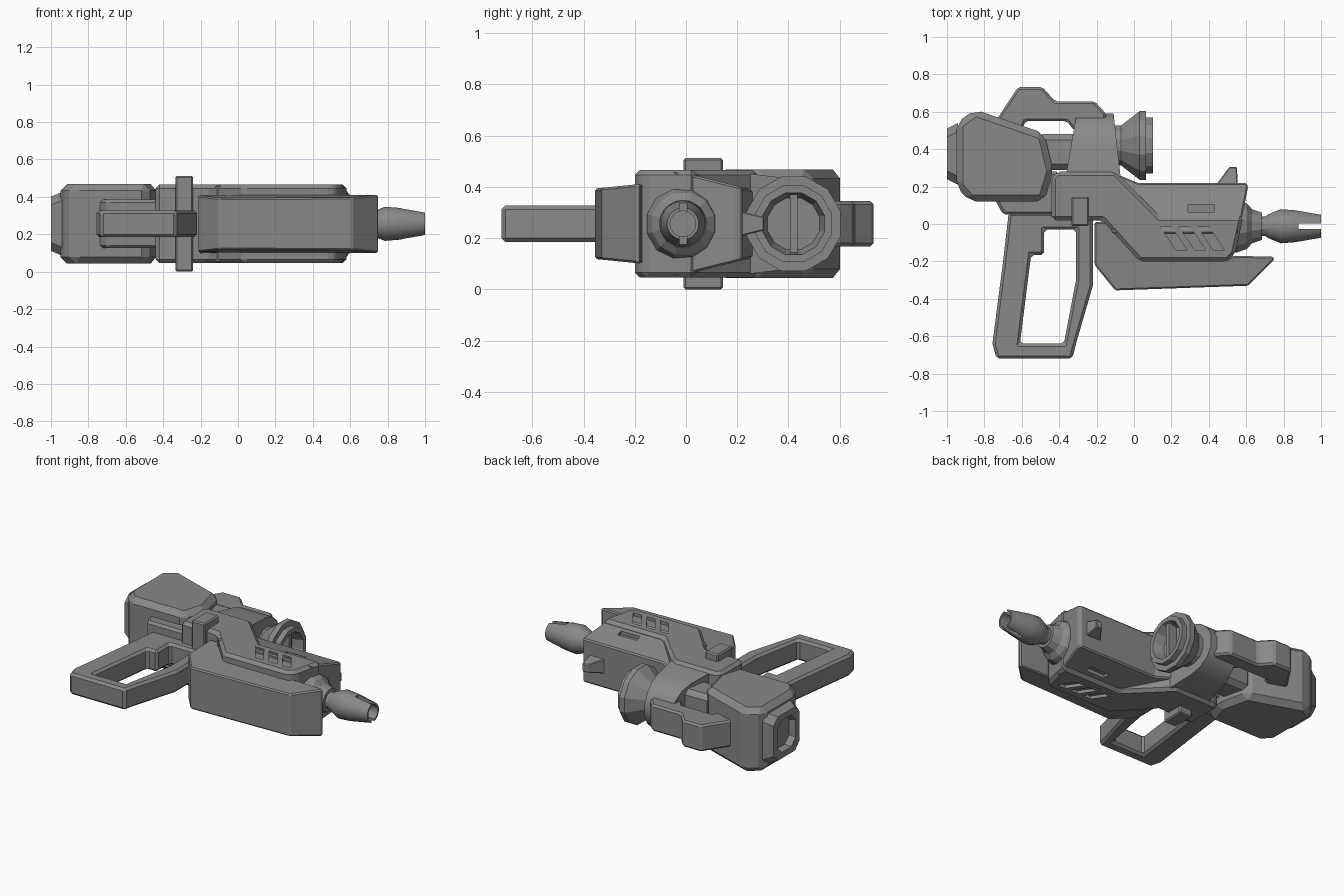
import bpy, bmesh, math
from mathutils import Vector

MID = 0.256  # height of the symmetry plane

cube = bpy.data.objects.get("Cube")
if cube:
    bpy.data.objects.remove(cube, do_unlink=True)

grey = bpy.data.materials.new("gunmetal grey")
grey.use_nodes = True
GREY = (0.25, 0.25, 0.25, 1)
grey.diffuse_color = GREY
grey.node_tree.nodes["Principled BSDF"].inputs["Base Color"].default_value = GREY


def loft(name, rings, smooth=False):
    """Skin a list of equal-length point rings and cap both ends."""
    bm = bmesh.new()
    loops = [[bm.verts.new(p) for p in ring] for ring in rings]
    n = len(loops[0])
    for a, b in zip(loops, loops[1:]):
        for i in range(n):
            j = (i + 1) % n
            bm.faces.new((a[i], a[j], b[j], b[i]))
    bm.faces.new(loops[0][::-1])
    bm.faces.new(loops[-1])
    bmesh.ops.recalc_face_normals(bm, faces=bm.faces)
    mesh = bpy.data.meshes.new(name)
    bm.to_mesh(mesh)
    bm.free()
    mesh.materials.append(grey)
    obj = bpy.data.objects.new(name, mesh)
    bpy.context.collection.objects.link(obj)
    if smooth:
        bpy.ops.object.select_all(action="DESELECT")
        obj.select_set(True)
        bpy.context.view_layer.objects.active = obj
        bpy.ops.object.shade_smooth_by_angle(angle=math.radians(30))
    return obj


def bevel(obj, width):
    mod = obj.modifiers.new("edge bevel", "BEVEL")
    mod.width = width
    mod.segments = 1
    mod.limit_method = "ANGLE"
    mod.angle_limit = math.radians(30)


def slab(name, pts, half, width=0.0, z=MID):
    """Outline in plan, thickened about z; half may depend on y."""
    h = half if callable(half) else (lambda y: half)
    obj = loft(name, [[(x, y, z + s * h(y)) for x, y in pts] for s in (-1, 1)])
    if width:
        bevel(obj, width)
    return obj


def rect(x0, x1, y0, y1):
    return [(x0, y0), (x1, y0), (x1, y1), (x0, y1)]


def lathe(name, profile, y, n, smooth=False):
    """Turn (x, radius) pairs about an axis along x."""
    angles = [2 * math.pi * (i + 0.5) / n for i in range(n)]
    return loft(name, [[(x, y + r * math.cos(a), MID + r * math.sin(a))
                        for a in angles] for x, r in profile], smooth)


def cut(obj, cutter):
    cutter.hide_render = True
    cutter.hide_set(True)
    cutter.display_type = "WIRE"
    mod = obj.modifiers.new("cut", "BOOLEAN")
    mod.operation = "DIFFERENCE"
    mod.solver = "EXACT"
    mod.object = cutter


# Receiver: thick side panel and a narrower tapering upper front
body = slab("receiver", [(-.44, .25), (-.41, .28), (-.1, .28), (.14, .04), (.585, .04),
                         (.54, -.16), (.5, -.2), (.03, -.2), (-.17, .02), (-.44, .02)], .21, .02)
upper = slab("upper_receiver", [(-.12, -.05), (.56, -.05), (.61, .2), (.6, .22), (.02, .22), (-.1, .27)],
             lambda y: .19 - .25 * (y - .03), .008)

# Slanted vents and slot on both sides
for s in (-1, 1):
    for i in range(3):
        x = .14 + .1 * i
        cut(body, slab("vent_cutter", [(x, -.015), (x + .06, -.015), (x + .145, -.14), (x + .085, -.14)],
                       .02, z=MID + s * .21))
    cut(upper, slab("slot_cutter", rect(.29, .43, .065, .105), .02, z=MID + s * .178))

# Lower fore-end
slab("fore_end", [(-.21, .01), (-.21, -.22), (-.1, -.355), (.61, -.33), (.75, -.19), (.745, -.175),
                  (.53, -.17), (.5, -.19), (.05, -.19), (-.15, .01)],
     lambda y: .155 + .1 * (y + .18) if y < -.1 else .155, .012)

# Cross pin through the receiver
slab("cross_pin", rect(-.335, -.24, -.01, .145), .256, .008)

# Front sight
slab("front_sight", [(.44, .21), (.51, .305), (.55, .305), (.555, .21)],
     lambda y: .05 - .25 * (y - .21), .005)

# Grip frame with a hand opening
grip = slab("grip_frame", [(-.67, .06), (-.7, -.2), (-.757, -.64), (-.735, -.72), (-.33, -.72), (-.31, -.64),
                           (-.22, -.33), (-.22, .06)], .071)
cut(grip, slab("grip_cutter", [(-.48, -.03), (-.31, -.03), (-.31, -.3), (-.375, -.64), (-.61, -.64),
                               (-.55, -.165), (-.48, -.165)], .2))
bevel(grip, .015)

# Rear bracket joining grip, receiver and rear block
slab("rear_bracket", [(-.76, .16), (-.7, .05), (-.4, .05), (-.4, .28), (-.7, .28)], .13, .015)
slab("sight_neck", rect(-.52, -.3, .29, .48), .15, .03)

# Rear block
slab("rear_block", [(-.95, .54), (-.85, .612), (-.48, .485), (-.43, .28), (-.48, .12), (-.88, .12),
                    (-.95, .2)], .212, .035)


def chamfered(x, hy, hz, c=.045):
    corners = [(hy, hz - c), (hy - c, hz), (c - hy, hz), (-hy, hz - c),
               (-hy, c - hz), (c - hy, -hz), (hy - c, -hz), (hy, c - hz)]
    return [Vector((x, .375 + y, MID + z)) for y, z in corners]


# Recessed eyepiece on the rear face
loft("eyepiece", [chamfered(-.94, .165, .17), chamfered(-1, .135, .145),
                  chamfered(-1, .095, .105), chamfered(-.96, .085, .095)])

# Carry rail over the sight
slab("carry_rail", [(-.74, .55), (-.62, .732), (-.49, .732), (-.42, .655), (-.21, .655), (-.15, .59), (-.15, .5),
                    (-.32, .5), (-.36, .55), (-.58, .55), (-.6, .5)], .088, .012)

# Arched sight housing, leaning in towards the top
arch = [(.25, .195), (.42, .175), (.5, .15), (.56, .1), (.59, .04)]
arch += [(y, -z) for y, z in reversed(arch)]
loft("sight_housing", [[(x + lean * (y - .28), y, MID + z) for y, z in arch]
                       for x, lean in ((-.36, .17), (-.075, -.11))], True)

# Front lens ring with a centre bar
lathe("lens_ring", [(-.13, .11), (-.07, .11), (.03, .19), (.065, .19), (.065, .155), (.102, .155),
                    (.102, .125), (.03, .105)], .42, 12)
slab("lens_bar", rect(.02, .09, .405, .435), .115)

# Barrel: stepped collar and slotted hollow nozzle
lathe("barrel_collar", [(.5, .145), (.55, .145), (.605, .125), (.63, .095), (.685, .075),
                        (.685, .055), (.73, .055)], -.012, 12)
nozzle = lathe("nozzle", [(.69, .045), (.72, .065), (.785, .092), (.86, .086), (1, .062),
                          (1, .05), (.87, .05)], -.012, 24, True)
cut(nozzle, slab("nozzle_cutter", rect(.88, 1.1, -.026, .004), .2))
